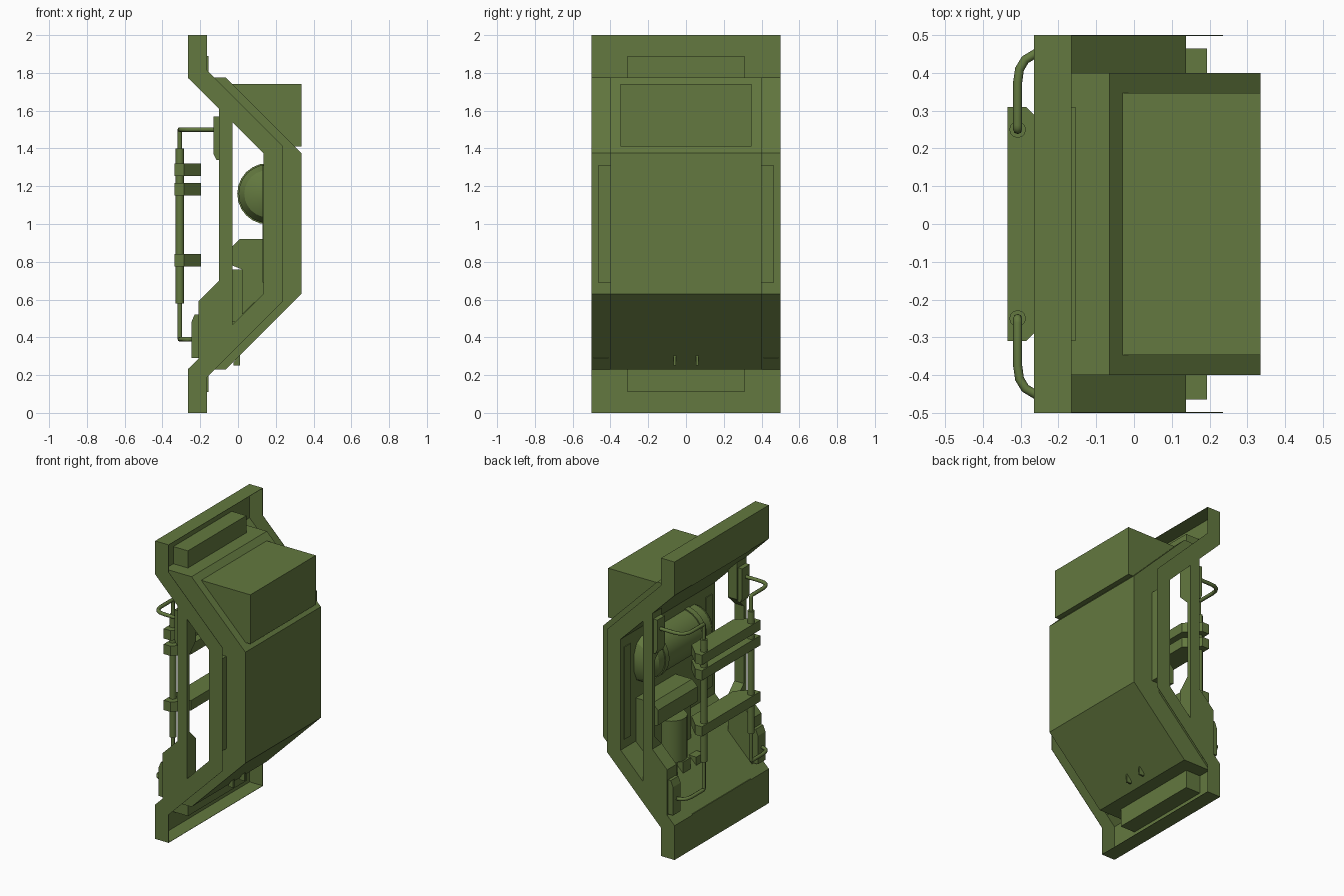
import bpy, bmesh
from math import radians
from mathutils import Vector

if "Cube" in bpy.data.objects:
    bpy.data.objects.remove(bpy.data.objects["Cube"])

mat = bpy.data.materials.new("olive_green")
mat.diffuse_color = (0.125, 0.19, 0.05, 1)
mat.use_nodes = True
mat.node_tree.nodes["Principled BSDF"].inputs["Base Color"].default_value = mat.diffuse_color


def finish(name, bm, smooth=False):
    bmesh.ops.recalc_face_normals(bm, faces=bm.faces)
    me = bpy.data.meshes.new(name)
    bm.to_mesh(me)
    bm.free()
    me.materials.append(mat)
    ob = bpy.data.objects.new(name, me)
    bpy.context.collection.objects.link(ob)
    if smooth:
        me.shade_smooth()
        me.set_sharp_from_angle(angle=radians(35))
    return ob


def prism(name, pts, lo, hi, axis='y'):
    """Extrude a 2D outline: x-z along y, x-y along z, or y-z along x."""
    bm = bmesh.new()
    place = {'x': lambda a, b: (lo, a, b), 'y': lambda a, b: (a, lo, b),
             'z': lambda a, b: (a, b, lo)}[axis]
    f = bm.faces.new([bm.verts.new(place(a, b)) for a, b in pts])
    r = bmesh.ops.extrude_face_region(bm, geom=[f])
    vs = [v for v in r["geom"] if isinstance(v, bmesh.types.BMVert)]
    move = Vector((0, 0, 0))
    move['xyz'.index(axis)] = hi - lo
    bmesh.ops.translate(bm, verts=vs, vec=move)
    bmesh.ops.triangulate(bm, faces=[p for p in bm.faces if len(p.verts) > 4])
    bmesh.ops.dissolve_limit(bm, angle_limit=0.01, verts=bm.verts, edges=bm.edges)
    return finish(name, bm)


def box(name, x0, x1, y0, y1, z0, z1):
    return prism(name, [(x0, z0), (x1, z0), (x1, z1), (x0, z1)], y0, y1)


def cylinder(name, center, r, length, axis, n=16, r2=None):
    bm = bmesh.new()
    bmesh.ops.create_cone(bm, cap_ends=True, segments=n, radius1=r,
                          radius2=r if r2 is None else r2, depth=length)
    q = Vector((0, 0, 1)).rotation_difference(Vector(axis))
    bmesh.ops.rotate(bm, verts=bm.verts, matrix=q.to_matrix())
    bmesh.ops.translate(bm, verts=bm.verts, vec=center)
    return finish(name, bm, True)


def pipe(name, pts, r):
    """Round pipe with rounded corners along a path."""
    P = [Vector(p) for p in pts]
    path = [P[0]]
    for a, b, c in zip(P, P[1:], P[2:]):
        w = .08
        if abs((b - a).normalized().z) + abs((c - b).normalized().z) > .5:
            w = .012
        s, e = b + (a - b).normalized() * w, b + (c - b).normalized() * w
        path += [s * (1 - t) ** 2 + b * 2 * t * (1 - t) + e * t * t
                 for t in (0, .25, .5, .75, 1)]
    path.append(P[-1])
    cu = bpy.data.curves.new(name, 'CURVE')
    cu.dimensions = '3D'
    cu.bevel_depth, cu.bevel_resolution = r, 2
    sp = cu.splines.new('POLY')
    sp.points.add(len(path) - 1)
    for p, co in zip(sp.points, path):
        p.co = (*co, 1)
    cu.materials.append(mat)
    bpy.context.collection.objects.link(bpy.data.objects.new(name, cu))


# Bent back sheet, and its outline offset outward for the side flanges
BASE = [(-.265, 2), (-.265, 1.775), (.135, 1.375), (.135, .63), (-.265, .23), (-.265, 0)]
FLANGE = [(-.165, 2), (-.165, 1.816), (.235, 1.416), (.235, .589), (-.165, .189), (-.165, 0)]
T = .002
prism("back_sheet", BASE + [(x + T, z) for x, z in reversed(BASE)], -.5, .5)
box("top_flange", -.265, -.165, -.5, .5, 2 - T, 2)
box("bottom_flange", -.265, -.165, -.5, .5, 0, T)

# Solid outer armour on the sheet, hood box and raised rail blocks
MID = BASE[1:5]
prism("outer_armour", MID + [(x + .2, z) for x, z in reversed(MID)], -.4, .4)
prism("hood_box", [(-.03, 1.74), (.335, 1.74), (.335, 1.41), (.3, 1.41)], -.347, .347)
box("top_rail_block", -.265, -.155, -.31, .31, 1.77, 1.89)
box("bottom_rail_block", -.265, -.155, -.31, .31, .11, .235)
for y in (-.06, .06):
    prism("drain_fin", [(-.025, .265), (-.025, .25), (.01, .25), (.01, .31)], y - .006, y + .006)

# Parts mirrored front and back
for s in (-1, 1):
    prism("side_flange", BASE + FLANGE[::-1], s * .5, s * (.5 - T))
    # thin strut beside the window, thickened and chamfered at both ends
    box("side_strut", -.1, -.03, *sorted((s * .47, s * .5)), .6, 1.4)
    prism("upper_strut_end", [(-.1, 1.61), (-.1, 1.36), (-.03, 1.36), (-.03, 1.54)],
          s * .4, s * .5)
    prism("upper_strut_chamfer", [(s * .5, 1.36), (s * .4, 1.36), (s * .47, 1.29), (s * .5, 1.29)],
          -.1, -.03, 'x')
    prism("lower_gusset", [(-.1, .7), (-.21, .59), (-.21, .285), (-.03, .465), (-.03, .7)],
          s * .4, s * .5)
    prism("lower_strut_chamfer", [(s * .5, .7), (s * .4, .7), (s * .47, .77), (s * .5, .77)],
          -.1, -.03, 'x')
    box("side_pad", .13, .193, *sorted((s * .4, s * .465)), .69, 1.31)
    y0, y1 = sorted((s * .41, s * .49))
    prism("upper_pipe_mount", [(-.09, 1.57), (-.13, 1.57), (-.13, 1.37),
                               (-.115, 1.34), (-.09, 1.34)], y0, y1)
    prism("lower_pipe_mount", [(-.2, .52), (-.23, .52), (-.247, .48),
                               (-.247, .29), (-.2, .29)], y0, y1)
    pipe("side_pipe", [(-.12, s * .455, 1.5), (-.308, s * .455, 1.5), (-.308, s * .25, 1.5),
                       (-.308, s * .25, .39), (-.308, s * .455, .39), (-.23, s * .455, .39)], .012)
    cylinder("pipe_sleeve", (-.308, s * .25, .99), .022, .82, (0, 0, 1), 12)

# Cross bars carrying the pipes, with chamfered ends and raised clamp faces
for z in (.807, 1.183, 1.287):
    prism("cross_bar", [(-.285, .31), (-.195, .22), (-.195, -.22), (-.285, -.31)],
          z - .033, z + .033, 'z')
    box("clamp_bar", -.335, -.285, -.31, .31, z - .033, z + .033)

# Tank lying across the inside, with bands and domed ends
cylinder("tank", (.158, 0, 1.16), .155, .56, (0, 1, 0), 24)
for s in (-1, 1):
    cylinder("tank_dome", (.158, s * .305, 1.16), .155, .05, (0, s, 0), 24, .125)
    cylinder("tank_cap", (.158, s * .345, 1.16), .125, .03, (0, s, 0), 24, .06)
    cylinder("tank_band", (.158, s * .2, 1.16), .162, .04, (0, 1, 0), 24)

# Machinery below the tank
prism("pump_housing", [(.02, .52), (.135, .63), (.135, .92), (.01, .92), (-.03, .88), (-.03, .78),
                       (.02, .76)], -.08, .34)
cylinder("filter_can", (.02, .13, .62), .1, .28, (0, 0, 1), 20)
cylinder("filter_base", (.0, .13, .46), .06, .1, (0, 0, 1), 16)
for i, y in enumerate((-.02, .12, .26)):
    box("valve_block", -.09, .0, y - .04, y + .04, .4, .46 + .02 * i)
